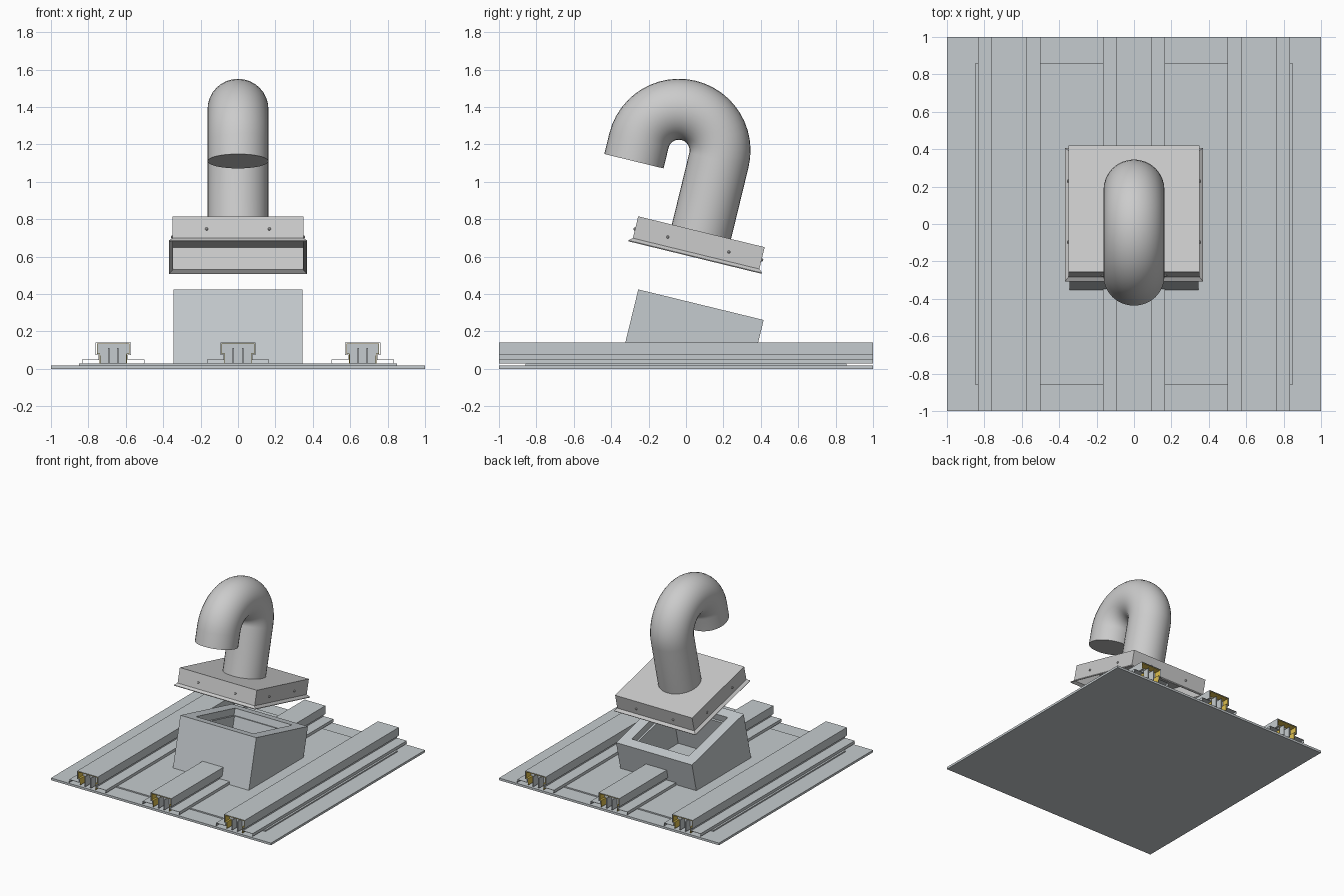
import bpy, bmesh, math
from mathutils import Vector

if "Cube" in bpy.data.objects:
    bpy.data.objects.remove(bpy.data.objects["Cube"])

TILT = math.radians(13.7)
U = Vector((0, math.cos(TILT), -math.sin(TILT)))   # down the tilted top
N = Vector((0, math.sin(TILT), math.cos(TILT)))    # normal of the tilted top
X = Vector((1, 0, 0))


def material(name, rgb):
    m = bpy.data.materials.new(name)
    m.diffuse_color = (*rgb, 1)
    m.use_nodes = True
    m.node_tree.nodes["Principled BSDF"].inputs["Base Color"].default_value = m.diffuse_color
    return m


SHEET = material("pale_sheet", (0.56, 0.60, 0.62))
YELLOW = material("yellow_lining", (0.72, 0.52, 0.08))


def loft(name, rings, ring_closed=True, caps=(False, False), looped=False, mat=None):
    """Skin a list of equally long point rings."""
    bm = bmesh.new()
    rows = [[bm.verts.new(p) for p in ring] for ring in rings]
    k = len(rows[0])
    for a in range(len(rows) if looped else len(rows) - 1):
        r, s = rows[a], rows[(a + 1) % len(rows)]
        for i in range(k if ring_closed else k - 1):
            j = (i + 1) % k
            bm.faces.new((r[i], r[j], s[j], s[i]))
    if caps[0]:
        bm.faces.new(rows[0])
    if caps[1]:
        bm.faces.new(rows[-1])
    bmesh.ops.recalc_face_normals(bm, faces=bm.faces)
    me = bpy.data.meshes.new(name)
    bm.to_mesh(me)
    bm.free()
    ob = bpy.data.objects.new(name, me)
    bpy.context.collection.objects.link(ob)
    if mat:
        me.materials.append(mat)
    return ob


def box(name, x0, x1, y0, y1, z0, z1, mat=None):
    ring = lambda z: [(x0, y0, z), (x1, y0, z), (x1, y1, z), (x0, y1, z)]
    return loft(name, [ring(z0), ring(z1)], caps=(True, True), mat=mat)


def thicken(ob, t, offset):
    m = ob.modifiers.new("thickness", 'SOLIDIFY')
    m.thickness, m.offset = t, offset


def smooth(ob):
    bpy.ops.object.select_all(action='DESELECT')
    ob.select_set(True)
    bpy.context.view_layer.objects.active = ob
    bpy.ops.object.shade_smooth_by_angle(angle=math.radians(35))


CORNERS = [(-1, -1), (1, -1), (1, 1), (-1, 1)]


def tilted_ring(centre, hx, hu, n):
    return [centre + X * (sx * hx) + U * (su * hu) + N * n for sx, su in CORNERS]


def drop(ring, z):
    """Slide the points along the tilted normal down to height z."""
    return [p + N * ((z - p.z) / N.z) for p in ring]


# roof deck and the sheet on it
box("roof_deck", -1, 1, -1, 1, 0, 0.018, SHEET)
box("roof_sheet", -0.85, 0.85, -0.857, 0.857, 0.018, 0.028, SHEET)

# seam rails, hollow with open ends
HALF = [(0.165, 0.027), (0.165, 0.049), (0.077, 0.049), (0.077, 0.074),
        (0.093, 0.074), (0.093, 0.139)]
INNER = [(0.071, 0.028), (0.071, 0.08), (0.086, 0.08), (0.086, 0.133)]


def mirrored(half):
    return half + [(-x, z) for x, z in reversed(half)]


def rail(name, cx, y0, y1, in0, in1):
    at = lambda prof, y: [(cx + x, y, z) for x, z in mirrored(prof)]
    shell = loft(name, [at(HALF, y0), at(HALF, y1)], ring_closed=False, mat=SHEET)
    thicken(shell, 0.004, 0)
    # yellow lining, closure set back from the ends, and twin upright legs
    liner = loft(name + "_lining", [at(INNER, y0 + 0.003), at(INNER, y1 - 0.003)],
                 ring_closed=False, mat=YELLOW)
    thicken(liner, 0.004, 0)
    loft(name + "_closure", [at(INNER, y0 + in0), at(INNER, y1 - in1)],
         caps=(True, True), mat=SHEET)
    for s in (-1, 1):
        x = cx + s * 0.025
        box(name + "_leg", x - 0.004, x + 0.004, y0 + 0.004, y1 - 0.004, 0.028, 0.11, SHEET)


rail("left_rail", -0.667, -1, 1, 0.06, 0.06)
rail("right_rail", 0.667, -1, 1, 0.06, 0.06)
rail("middle_front_rail", 0, -1, -0.325, 0.06, 0.003)
rail("middle_back_rail", 0, 0.37, 1, 0.003, 0.06)

# curb: sloped hollow box with a stepped opening
c = Vector((0, 0.08, 0.3425))
h = 0.345
outer, inner = tilted_ring(c, h, h, 0), tilted_ring(c, h - 0.085, h - 0.085, 0)
lower = tilted_ring(c, h - 0.10, h - 0.10, -0.055)
loft("curb", [drop(outer, 0.02), outer, inner,
              tilted_ring(c, h - 0.085, h - 0.085, -0.055), lower, drop(lower, 0.02)],
     looped=True, mat=SHEET)

# cap: open-bottomed tray with a flared drip edge
t = Vector((0, 0.0825, 0.7325))
cap = loft("cap", [tilted_ring(t, 0.37, 0.368, -0.137), tilted_ring(t, 0.35, 0.348, -0.12),
                   tilted_ring(t, 0.35, 0.348, 0)], caps=(False, True))
thicken(cap, 0.006, -1)

# screws, two on each side of the cap
for d, side, reach in ((X, U, 0.35), (-X, U, 0.35), (U, X, 0.348), (-U, X, 0.348)):
    for s in (-1, 1):
        p = t + d * (reach - 0.002) + side * (s * 0.168) - N * 0.07
        rings = [[p + d * o + (side * math.cos(a) + N * math.sin(a)) * r
                  for a in [i * math.tau / 10 for i in range(10)]]
                 for r, o in ((0.008, 0), (0.008, 0.007), (0.004, 0.011))]
        smooth(loft("screw", rings, caps=(True, True)))

# gooseneck pipe: straight, half-turn bend, short outlet
R, BEND, RISE, OUTLET, STEPS, SIDES = 0.163, 0.22, 0.394, 0.113, 24, 32


def pipe_ring(centre, out):
    return [centre + (X * math.sin(a) + out * math.cos(a)) * R
            for a in [i * math.tau / SIDES for i in range(SIDES)]]


rings = [pipe_ring(t, U)]
pivot = t - U * BEND + N * RISE
for i in range(STEPS + 1):
    a = math.pi * i / STEPS
    out = U * math.cos(a) + N * math.sin(a)
    rings.append(pipe_ring(pivot + out * BEND, out))
rings.append(pipe_ring(pivot - U * BEND - N * OUTLET, -U))
smooth(loft("gooseneck_pipe", rings, caps=(False, True)))
